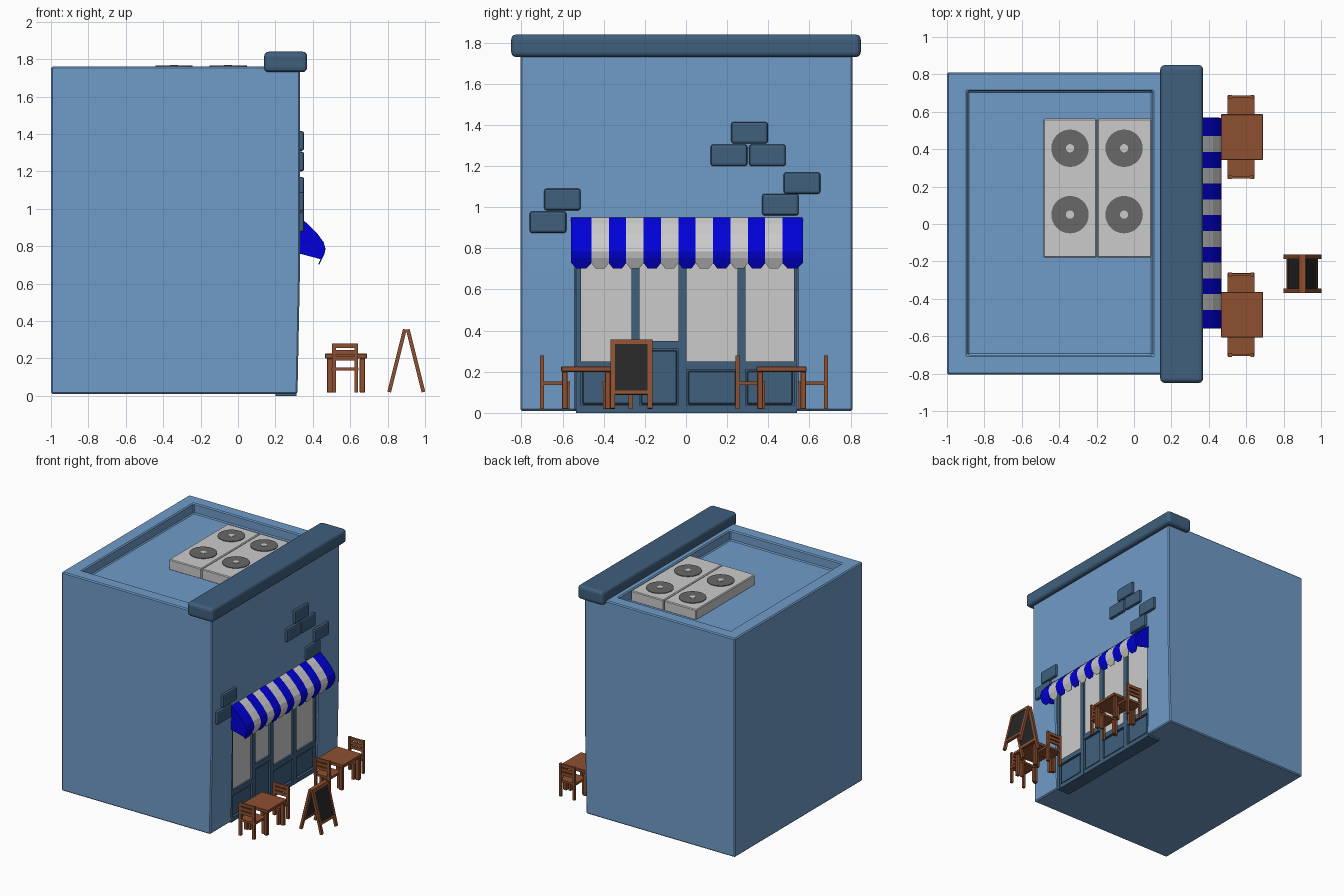
import bpy, bmesh, math
from mathutils import Matrix, Vector

if "Cube" in bpy.data.objects:
    bpy.data.objects.remove(bpy.data.objects["Cube"])


def material(name, r, g, b):
    m = bpy.data.materials.new(name)
    m.diffuse_color = (r, g, b, 1)
    m.use_nodes = True
    m.node_tree.nodes["Principled BSDF"].inputs["Base Color"].default_value = m.diffuse_color
    return m


WALL = material("wall_blue", 0.16, 0.33, 0.58)
SLATE = material("slate_blue", 0.05, 0.115, 0.205)
WOOD = material("wood", 0.27, 0.08, 0.03)
BOARD = material("chalk_black", 0.02, 0.02, 0.02)
STRIPE = material("stripe_blue", 0.0, 0.0, 0.7)
FAN = material("fan_grey", 0.14, 0.14, 0.14)


def finish(name, bm, mat=None, bevel=0, segments=1):
    bmesh.ops.recalc_face_normals(bm, faces=bm.faces)
    me = bpy.data.meshes.new(name)
    bm.to_mesh(me)
    bm.free()
    ob = bpy.data.objects.new(name, me)
    bpy.context.collection.objects.link(ob)
    if mat:
        me.materials.append(mat)
    if bevel:
        add_bevel(ob, bevel, segments)
    return ob


def add_bevel(ob, width, segments=1):
    mod = ob.modifiers.new("bevel", 'BEVEL')
    mod.width, mod.segments, mod.limit_method = width, segments, 'ANGLE'


def boxes(name, bounds, mat=None, bevel=0, segments=1):
    """One object made of boxes, each (x0, x1, y0, y1, z0, z1)."""
    bm = bmesh.new()
    for x0, x1, y0, y1, z0, z1 in bounds:
        mtx = Matrix.Translation(((x0 + x1) / 2, (y0 + y1) / 2, (z0 + z1) / 2)) \
            @ Matrix.Diagonal((x1 - x0, abs(y1 - y0), z1 - z0, 1))
        bmesh.ops.create_cube(bm, size=1, matrix=mtx)
    return finish(name, bm, mat, bevel, segments)


def discs(name, centres, r, z0, z1, mat=None):
    bm = bmesh.new()
    for x, y in centres:
        bmesh.ops.create_cone(bm, cap_ends=True, segments=32, radius1=r, radius2=r,
                              depth=z1 - z0, matrix=Matrix.Translation((x, y, (z0 + z1) / 2)))
    return finish(name, bm, mat)


# Building body: side profile extruded across the width
bm = bmesh.new()
profile = [(-1, 0.01), (0.318, 0.01), (0.332, 0.7), (0.332, 1.76), (-1, 1.76)]
face = bm.faces.new([bm.verts.new((x, -0.805, z)) for x, z in profile])
ext = bmesh.ops.extrude_face_region(bm, geom=[face])
bmesh.ops.translate(bm, vec=(0, 1.615, 0),
                    verts=[v for v in ext["geom"] if isinstance(v, bmesh.types.BMVert)])
body = finish("building_body", bm, WALL)
cutters = [boxes("roof_cutter", [(-0.89, 0.10, -0.70, 0.71, 1.68, 1.9)]),
           boxes("shopfront_cutter", [(0.2, 0.5, -0.535, 0.54, -0.1, 0.93)])]
for c in cutters:
    c.hide_render = True
    c.hide_set(True)
    mod = body.modifiers.new("cut", 'BOOLEAN')
    mod.operation, mod.object = 'DIFFERENCE', c
add_bevel(body, 0.008)

# Cornice and loose bricks
boxes("cornice", [(0.14, 0.37, -0.85, 0.85, 1.73, 1.84)], SLATE, 0.025, 3)
bricks = [(0.22, 1.31), (0.12, 1.20), (0.307, 1.20), (0.475, 1.065),
          (0.37, 0.96), (-0.69, 0.985), (-0.76, 0.875)]
boxes("wall_bricks", [(0.3, 0.354, y, y + 0.178, z, z + 0.105) for y, z in bricks],
      SLATE, 0.012, 2)

# Shopfront: backing, frame, glass and lower panels
boxes("shopfront_backing", [(0.2, 0.285, -0.535, 0.54, 0, 0.93)], SLATE)
bays = [(-0.51, -0.265, 0.25), (-0.225, -0.037, 0.35), (0.003, 0.25, 0.25), (0.29, 0.525, 0.25)]
edges = [-0.535] + [v for b in bays for v in b[:2]] + [0.54]
frame = [(0.28, 0.313, edges[i], edges[i + 1], 0, 0.93) for i in range(0, 10, 2)]
for y0, y1, sill in bays:
    frame += [(0.28, 0.312, y0, y1, 0, 0.035), (0.28, 0.312, y0, y1, sill - 0.04, sill),
              (0.28, 0.312, y0, y1, 0.88, 0.93)]
boxes("shopfront_frame", frame, SLATE)
boxes("window_glass", [(0.28, 0.298, y0, y1, s, 0.88) for y0, y1, s in bays])
boxes("lower_panels", [(0.28, 0.305, y0 + 0.006, y1 - 0.006, 0.041, s - 0.046)
                       for y0, y1, s in bays], SLATE, 0.006)

# Striped awning with scalloped lower edge
ROOF = [(0.33, 0.948), (0.37, 0.918), (0.42, 0.868), (0.455, 0.82), (0.465, 0.785), (0.458, 0.755)]
SEAMS = [-0.557] + [-0.46 + i * 0.0845 for i in range(12)] + [0.566]


def awning(name, first, mat):
    bm = bmesh.new()
    for i in range(first, 13, 2):
        a, b = SEAMS[i], SEAMS[i + 1]
        rows = [[(x, a + (b - a) * t, z) for t in (0, 0.25, 0.75, 1)] for x, z in ROOF]
        rows.append([(0.458 - d * 0.5, a + (b - a) * t, 0.755 - d)
                     for t, d in ((0, 0.025), (0.25, 0.052), (0.75, 0.052), (1, 0.025))])
        vs = [[bm.verts.new(p) for p in row] for row in rows]
        for r0, r1 in zip(vs, vs[1:]):
            for k in range(3):
                bm.faces.new((r0[k], r0[k + 1], r1[k + 1], r1[k]))
        for col in ([0] if i == 0 else []) + ([3] if i == 12 else []):
            y = SEAMS[0] if col == 0 else SEAMS[13]
            bm.faces.new([r[col] for r in vs] + [bm.verts.new((0.33, y, 0.76))])
    ob = finish(name, bm, mat)
    mod = ob.modifiers.new("thickness", 'SOLIDIFY')
    mod.thickness, mod.offset = 0.006, 0
    return ob


awning("awning_blue_stripes", 0, STRIPE)
awning("awning_white_stripes", 1, None)

# Rooftop air conditioners
boxes("air_conditioners", [(-0.485, -0.199, -0.18, 0.563, 1.675, 1.76),
                           (-0.195, 0.093, -0.18, 0.563, 1.675, 1.76)], None, 0.006)
fans = [(x, y) for x in (-0.342, -0.053) for y in (0.05, 0.405)]
discs("fan_grilles", fans, 0.1, 1.75, 1.765, FAN)
discs("fan_hubs", fans, 0.022, 1.75, 1.768)

# Two table sets, each a table with facing chairs
for n, cy in enumerate((0.465, -0.485), 1):
    table = [(0.465, 0.69, cy - 0.122, cy + 0.122, 0.2, 0.225)]
    for x in (0.475, 0.65):
        for s in (-1, 1):
            table.append((x, x + 0.03, cy + s * 0.105 - 0.014, cy + s * 0.105 + 0.014, 0.018, 0.2))
    boxes(f"table_{n}", table, WOOD, 0.003)
    for side, s in (("left", -1), ("right", 1)):
        chair = [(0.5, 0.645, cy + s * 0.08, cy + s * 0.222, 0.135, 0.152)]
        for x in (0.503, 0.622):
            chair += [(x, x + 0.02, cy + s * 0.205, cy + s * 0.225, 0.018, 0.28),
                      (x, x + 0.02, cy + s * 0.082, cy + s * 0.104, 0.018, 0.136)]
        for z in (0.19, 0.222, 0.255):
            chair.append((0.503, 0.642, cy + s * 0.209, cy + s * 0.221, z, z + 0.024))
        boxes(f"chair_{n}_{side}", chair, WOOD)

# Folding chalkboard: two mirrored leaning leaves
for side, s in (("front", 1), ("back", -1)):
    leaf = [(-0.01, 0.01, -0.102, -0.08, -0.345, 0), (-0.01, 0.01, 0.08, 0.102, -0.345, 0),
            (-0.01, 0.01, -0.08, 0.08, -0.022, 0), (-0.01, 0.01, -0.08, 0.08, -0.275, -0.255)]
    for ob in (boxes(f"sign_frame_{side}", leaf, WOOD),
               boxes(f"sign_board_{side}", [(-0.006, 0.006, -0.082, 0.082, -0.258, -0.02)], BOARD)):
        ob.location = (0.9 + s * 0.008, -0.266, 0.355)
        ob.rotation_euler = (0, -s * 0.245, 0)
